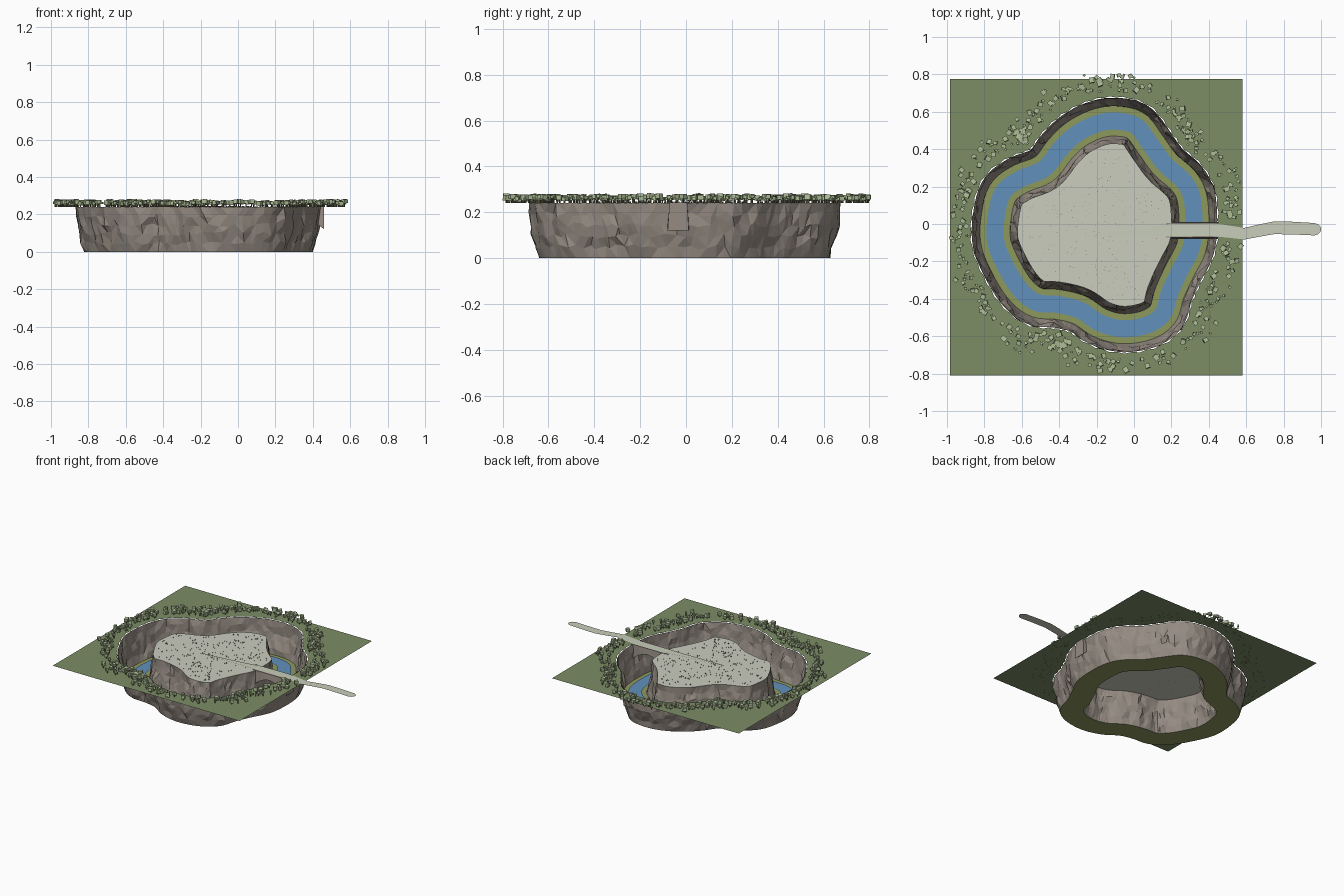
import bpy, bmesh, math, random
from mathutils import Vector, Matrix, noise

if "Cube" in bpy.data.objects:
    bpy.data.objects.remove(bpy.data.objects["Cube"])

random.seed(7)
N = 120          # columns around the moat
TOP = 0.24       # cliff height


def material(name, r, g, b):
    m = bpy.data.materials.new(name)
    m.diffuse_color = (r, g, b, 1)
    m.use_nodes = True
    m.node_tree.nodes["Principled BSDF"].inputs["Base Color"].default_value = m.diffuse_color
    return m


ROCK = material("rock", 0.30, 0.26, 0.225)
GRASS = material("grass", 0.20, 0.27, 0.13)
BANK = material("bank", 0.27, 0.32, 0.11)
WATER = material("water", 0.12, 0.28, 0.50)
SAND = material("pale_ground", 0.60, 0.61, 0.52)
PATH = material("path", 0.58, 0.61, 0.49)
LEAF = material("leaf", 0.43, 0.52, 0.31)
BARK = material("bark", 0.16, 0.15, 0.09)


def finish(bm, name, *mats):
    me = bpy.data.meshes.new(name)
    bm.to_mesh(me)
    bm.free()
    for m in mats:
        me.materials.append(m)
    ob = bpy.data.objects.new(name, me)
    bpy.context.collection.objects.link(ob)
    return ob


# Centre line of the moat, clockwise seen from above
CTRL = [(-.10, .55), (.01, .525), (.085, .43), (.165, .32), (.265, .23), (.31, .14),
        (.32, 0), (.305, -.13), (.245, -.25), (.19, -.37), (.155, -.48), (.07, -.54),
        (-.06, -.56), (-.18, -.53), (-.29, -.46), (-.41, -.43), (-.52, -.42), (-.61, -.35),
        (-.69, -.22), (-.74, -.09), (-.735, .05), (-.70, .17), (-.61, .24), (-.48, .295),
        (-.395, .40), (-.31, .48), (-.20, .535)]


def spline(t):
    n = len(CTRL)
    i = int(math.floor(t * n))
    f = t * n - i
    a, b, c, d = (Vector(CTRL[(i + k) % n]) for k in (-1, 0, 1, 2))
    return 0.5 * (2 * b + (c - a) * f + (2 * a - 5 * b + 4 * c - d) * f * f
                  + (3 * b - a - 3 * c + d) * f ** 3)


def moat_point(t, off):
    # point shifted outwards by off from the centre line
    tan = (spline((t + .022) % 1) - spline((t - .022) % 1)).normalized()
    return spline(t % 1) + Vector((-tan.y, tan.x)) * off


def ring(bm, off, z, rough=0.0):
    verts = []
    for i in range(N):
        p = moat_point(i / N, off)
        if rough:
            p = moat_point((i + random.uniform(-.3, .3)) / N,
                           off + rough * noise.noise(Vector((p.x, p.y, z * .6)) * 17))
            z2 = z + random.uniform(-.012, .012)
        else:
            z2 = z
        verts.append(bm.verts.new((p.x, p.y, z2)))
    return verts


def band(bm, a, b):
    for i in range(N):
        j = (i + 1) % N
        bm.faces.new((a[i], b[i], b[j], a[j]))


def cliff(name, base, top, flip):
    # rows curve outwards quickly near the foot, then rise steeply
    bm = bmesh.new()
    rows = []
    for k in range(6):
        f = k / 5
        off = base + (top - base) * (1 - (1 - f) ** 1.6)
        rows.append(ring(bm, off, TOP * f, 0 if k in (0, 5) else .022))
    for a, b in zip(rows, rows[1:]):
        band(bm, a, b)
    bmesh.ops.triangulate(bm, faces=bm.faces[:])
    bmesh.ops.recalc_face_normals(bm, faces=bm.faces[:])
    if flip:
        bmesh.ops.reverse_faces(bm, faces=bm.faces[:])
    return finish(bm, name, ROCK)


def flat_band(name, inner, outer, z, mat):
    bm = bmesh.new()
    band(bm, ring(bm, outer, z), ring(bm, inner, z))
    for f in bm.faces:
        f.normal_update()
        if f.normal.z < 0:
            f.normal_flip()
    return finish(bm, name, mat)


cliff("outer_cliff", .08, .125, False)
cliff("island_cliff", -.08, -.12, False)
flat_band("moat_bed", -.08, .08, 0, BANK)
flat_band("water", -.046, .046, .005, WATER)

# Island top
bm = bmesh.new()
face = bm.faces.new(ring(bm, -.12, TOP))
face.normal_update()
if face.normal.z < 0:
    face.normal_flip()
bmesh.ops.triangulate(bm, faces=[face])
finish(bm, "island_top", SAND)

# Surrounding ground: square sheet with a ragged hole for the moat
bm = bmesh.new()
hole = []
for i in range(N):
    p = moat_point(i / N, .126 + .007 * (i % 2))
    hole.append(bm.verts.new((p.x, p.y, TOP + .002)))
square = [bm.verts.new((x, y, TOP + .002)) for x, y in
          ((-.985, -.81), (.58, -.81), (.58, .775), (-.985, .775))]
edges = [bm.edges.new((l[i], l[(i + 1) % len(l)])) for l in (hole, square) for i in range(len(l))]
bmesh.ops.triangle_fill(bm, use_beauty=True, edges=edges, normal=(0, 0, 1))
finish(bm, "ground", GRASS)

# Arched land bridge between island and rim
bm = bmesh.new()
prev = None
for k in range(9):
    x = .17 + .29 * k / 8
    low = .12 + .08 * math.sin(math.pi * k / 8)
    sec = [bm.verts.new((x, y, z)) for y, z in
           ((-.08, low), (.012, low), (.005, TOP + .002), (-.072, TOP + .002))]
    if prev:
        for i in range(4):
            j = (i + 1) % 4
            bm.faces.new((prev[i], prev[j], sec[j], sec[i]))
    else:
        bm.faces.new(sec)
    prev = sec
bm.faces.new(prev)
bmesh.ops.recalc_face_normals(bm, faces=bm.faces[:])
finish(bm, "bridge", ROCK)

# Path: flat winding strip with a rounded far end
bm = bmesh.new()
prev = None
for x, y, w in ((-.27, -.065, .004), (-.10, -.055, .012), (.08, -.042, .022), (.2, -.032, .034),
                (.42, -.03, .035), (.50, -.04, .033), (.59, -.052, .031), (.67, -.035, .033),
                (.75, -.02, .034), (.85, -.022, .034), (.965, -.028, .033), (.985, -.028, .026),
                (.997, -.028, .014), (1.0, -.028, .004)):
    pair = [bm.verts.new((x, y - w, TOP + .005)), bm.verts.new((x, y + w, TOP + .005))]
    if prev:
        bm.faces.new((prev[0], pair[0], pair[1], prev[1]))
    prev = pair
finish(bm, "path", PATH)


def block(bm, x, y, z, sx, sy, sz, turn, tilt, mat):
    m = (Matrix.Translation((x, y, z)) @ Matrix.Rotation(turn, 4, 'Z')
         @ Matrix.Rotation(tilt, 4, 'X') @ Matrix.Diagonal((sx, sy, sz, 1)))
    new = bmesh.ops.create_cube(bm, size=1, matrix=m)["verts"]
    for f in {f for v in new for f in v.link_faces}:
        f.material_index = mat


# Trees scattered around the rim: thin trunk plus cube crowns
bm = bmesh.new()
for i in range(400):
    p = moat_point(random.random(), .125 + random.triangular(.025, .165, .07))
    if p.x > .38 and abs(p.y + .03) < .06:
        continue
    if not (-.98 < p.x < .57 and -.8 < p.y < .8):
        continue
    s = random.uniform(.010, .027)
    h = random.uniform(.018, .03)
    block(bm, p.x, p.y, TOP + h / 2, .005, .005, h, random.random() * 3, 0, 0)
    block(bm, p.x, p.y, TOP + h, s, s * random.uniform(.8, 1.2), s * .9,
          random.random() * 3, random.uniform(-.2, .2), 1)
    if i % 3 == 0:
        block(bm, p.x + .01, p.y + random.uniform(-.012, .012), TOP + h * .7, .011, .011, .010,
              random.random() * 3, 0, 1)
finish(bm, "trees", BARK, LEAF)

# Tiny tufts dotted over the island
bm = bmesh.new()
count = 0
while count < 230:
    t, f = random.random(), math.sqrt(random.random())
    c = Vector((-.21, 0))
    p = c + (moat_point(t, -.14) - c) * f
    if p.x > -.1 and abs(p.y + .045) < .03:
        continue
    block(bm, p.x, p.y, TOP + .003, .003, .003, .006, random.random() * 3, 0, 0)
    count += 1
finish(bm, "island_tufts", BARK)
